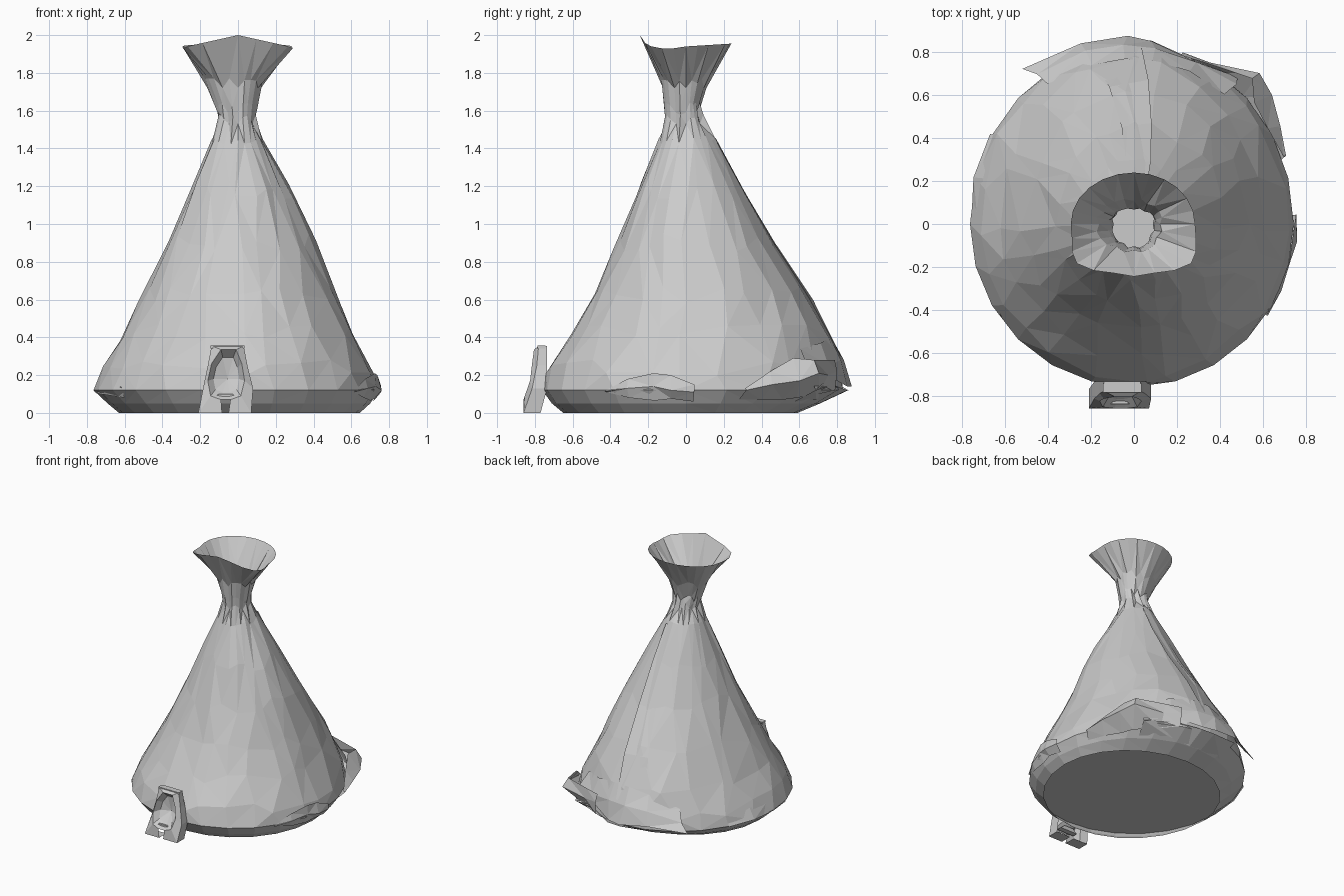
import bpy, bmesh, math, random
from mathutils import Vector

random.seed(4)
SEG = 24

# Profile rows: z, left, right, front, back extents
ROWS = [
    (0.00, 0.63, 0.645, 0.65, 0.59),
    (0.05, 0.69, 0.70, 0.71, 0.71),
    (0.12, 0.765, 0.745, 0.76, 0.83),
    (0.24, 0.71, 0.71, 0.735, 0.82),
    (0.42, 0.605, 0.61, 0.61, 0.765),
    (0.62, 0.505, 0.525, 0.49, 0.645),
    (0.90, 0.37, 0.41, 0.36, 0.46),
    (1.18, 0.25, 0.275, 0.25, 0.295),
    (1.43, 0.145, 0.135, 0.145, 0.16),
    (1.56, 0.105, 0.097, 0.115, 0.095),
    (1.62, 0.12, 0.105, 0.12, 0.075),
    (1.75, 0.18, 0.135, 0.135, 0.12),
    (1.94, 0.295, 0.285, 0.235, 0.24),
]


def surf(deg, z, off=0.0):
    """Point on the cloth skin at an angle (0 = +x, 90 = back) and height."""
    z = max(0.0, min(z, ROWS[-1][0]))
    for lo, hi in zip(ROWS, ROWS[1:]):
        if z <= hi[0]:
            t = (z - lo[0]) / (hi[0] - lo[0])
            l, r, f, b = (lo[i] + t * (hi[i] - lo[i]) for i in range(1, 5))
            break
    a = math.radians(deg)
    c, s = math.cos(a), math.sin(a)
    return Vector((((r if c > 0 else l) + off) * c, ((b if s > 0 else f) + off) * s, z))


def make(name, bm):
    me = bpy.data.meshes.new(name)
    bm.to_mesh(me)
    bm.free()
    ob = bpy.data.objects.new(name, me)
    bpy.context.collection.objects.link(ob)
    return ob


def bridge(bm, a, b, closed=False):
    n = len(a)
    for i in range(n if closed else n - 1):
        j = (i + 1) % n
        bm.faces.new((a[i], a[j], b[j], b[i]))


def strip(name, *edges):
    """Cloth strip through rows of (angle, height, offset) points."""
    bm = bmesh.new()
    rows = [[bm.verts.new(surf(*p)) for p in e] for e in edges]
    for a, b in zip(rows, rows[1:]):
        bridge(bm, a, b)
    bmesh.ops.triangulate(bm, faces=bm.faces[:])
    return make(name, bm)


# Cloth body with gathered neck and flared mouth
bm = bmesh.new()
rings = []
for k, row in enumerate(ROWS):
    ring = []
    for i in range(SEG):
        deg = 360 * i / SEG
        z = row[0]
        if 3 <= k <= 7:
            # crumpled cloth: points slide along the skin and bulge slightly
            p = surf(deg + random.uniform(-5, 5), z + random.uniform(-0.05, 0.05),
                     random.uniform(-0.004, 0.012))
        else:
            p = surf(deg, z)
        if 9 <= k <= 11 and i % 6 in (0, 4):
            p.x *= 0.9
            p.y *= 0.9
            p.z -= 0.03
        elif 8 <= k <= 11:
            p.z += random.uniform(-0.015, 0.025)
        elif k == 12:
            # squarer front lip that rises in the middle
            c, s = math.cos(math.radians(deg)), math.sin(math.radians(deg))
            if s < -0.1:
                p.x = 0.29 * math.copysign(min(1, abs(c) * 1.3), c)
                p.y = -0.245 * min(1, -s * 1.25) + 0.05 * abs(p.x) / 0.29 * -s
                p.z = 2.0 - 0.07 * min(1, abs(c) * 1.2)
            else:
                p.z += 0.015 * s
        ring.append(bm.verts.new(p))
    if rings:
        bridge(bm, rings[-1], ring, True)
    rings.append(ring)
bmesh.ops.triangulate(bm, faces=bm.faces[:], quad_method='SHORT_EDGE')
make("cloth_body", bm)

# Ground sheet, raised inside the rim
bm = bmesh.new()
bm.faces.new([bm.verts.new(surf(360 * i / SEG, 0.09, -0.003)) for i in range(SEG)])
make("ground_sheet", bm)

# Overlapping back seam running down the cloth
strip("back_seam",
      [(a, z, 0.02) for a, z in ((87, 0.3), (83, 0.6), (79, 0.9), (74, 1.2), (68, 1.43))],
      [(a, z, 0.0) for a, z in ((107, 0.3), (103, 0.6), (99, 0.9), (98, 1.2), (96, 1.43))])

# Lifted hem on the back
strip("back_hem",
      [(50, 0.34, 0.0), (66, 0.37, 0.0), (82, 0.40, 0.0), (94, 0.40, 0.0), (108, 0.37, 0.0), (126, 0.28, 0.0)],
      [(50, 0.22, 0.03), (66, 0.25, 0.01), (82, 0.28, 0.02), (94, 0.28, 0.03), (108, 0.27, 0.04), (126, 0.2, 0.04)],
      [(52, 0.12, 0.04), (68, 0.19, 0.0), (84, 0.14, 0.03), (92, 0.14, 0.05), (108, 0.17, 0.06), (128, 0.14, 0.09)])
strip("back_hem_underfold",
      [(52, 0.12, 0.04), (68, 0.15, 0.0), (84, 0.12, 0.03), (92, 0.12, 0.03), (108, 0.14, 0.04)],
      [(52, 0.06, 0.0), (68, 0.07, 0.0), (84, 0.05, 0.0), (92, 0.05, 0.0), (108, 0.06, 0.0)])

# Turned-out flap at the back right corner
strip("corner_flap",
      [(22, 0.13, 0.01), (32, 0.22, 0.02), (41, 0.29, 0.06), (47, 0.28, 0.12), (62, 0.28, 0.04), (72, 0.28, 0.02)],
      [(22, 0.12, 0.02), (31, 0.15, 0.06), (40, 0.17, 0.11), (47, 0.21, 0.14), (62, 0.20, 0.03), (72, 0.22, 0.02)],
      [(22, 0.07, 0.0), (32, 0.07, 0.01), (42, 0.07, 0.02), (48, 0.08, 0.03), (62, 0.10, 0.0), (72, 0.12, 0.0)])

# Torn hem on the right side and raised hems on the left
strip("right_hem_tear",
      [(-34, 0.12, 0.0), (-24, 0.18, 0.01), (-13, 0.21, 0.025), (-6, 0.20, 0.02), (3, 0.15, 0.02)],
      [(-34, 0.115, 0.01), (-24, 0.13, 0.01), (-13, 0.14, 0.01), (-6, 0.12, 0.02), (3, 0.11, 0.02)],
      [(-34, 0.11, 0.0), (-24, 0.08, 0.01), (-13, 0.065, 0.01), (-6, 0.075, 0.01), (3, 0.06, 0.01)])
strip("left_hem",
      [(150, 0.15, 0.0), (165, 0.20, 0.0), (180, 0.20, 0.0), (195, 0.18, 0.0), (215, 0.14, 0.0)],
      [(150, 0.12, 0.01), (165, 0.12, 0.01), (180, 0.11, 0.005), (195, 0.10, 0.01), (215, 0.08, 0.01)])

# Arched doorway frame: outer and inner outlines in (x, z), open between the feet
OUTER = [(-0.085, 0.00), (-0.21, 0.00), (-0.185, 0.13), (-0.16, 0.25), (-0.14, 0.355),
         (0.03, 0.355), (0.05, 0.25), (0.08, 0.13), (0.07, 0.00), (-0.05, 0.00)]
INNER = [(-0.09, 0.07), (-0.145, 0.09), (-0.16, 0.17), (-0.14, 0.26), (-0.09, 0.335),
         (-0.01, 0.335), (0.02, 0.26), (0.035, 0.17), (0.015, 0.09), (-0.04, 0.07)]


def front_y(z):
    if z > 0.3:
        return -0.79
    return -0.80 - 0.07 * max(0, 1 - z / 0.2)


bm = bmesh.new()
loops = []
for pts, scale, dy in ((OUTER, 1, None), (OUTER, 1, 0.01), (INNER, 1, -0.015), (INNER, 0.7, 0.03)):
    loop = []
    for i, (x, z) in enumerate(pts):
        y = (-0.735 if z > 0.05 else -0.77) if dy is None else front_y(z) + dy
        loop.append(bm.verts.new((-0.06 + (x + 0.06) * scale, y, 0.2 + (z - 0.2) * scale)))
    if loops:
        bridge(bm, loops[-1], loop, scale < 1)
    loops.append(loop)
hub = bm.verts.new((-0.055, -0.75, 0.18))
for i in range(10):
    bm.faces.new((loops[-1][i], loops[-1][(i + 1) % 10], hub))
bmesh.ops.recalc_face_normals(bm, faces=bm.faces[:])
make("door_frame", bm)

# Door sill and lintel
for name, loc, size in (("door_sill", (-0.065, -0.82, 0.085), (0.15, 0.04, 0.03)),
                        ("door_lintel", (-0.055, -0.765, 0.35), (0.18, 0.04, 0.016))):
    bm = bmesh.new()
    bmesh.ops.create_cube(bm, size=1)
    for v in bm.verts:
        k = 0.5 if name == "door_sill" and v.co.z > 0 else 1
        v.co = Vector((v.co.x * size[0] * k, v.co.y * size[1], v.co.z * size[2])) + Vector(loc)
    make(name, bm)
